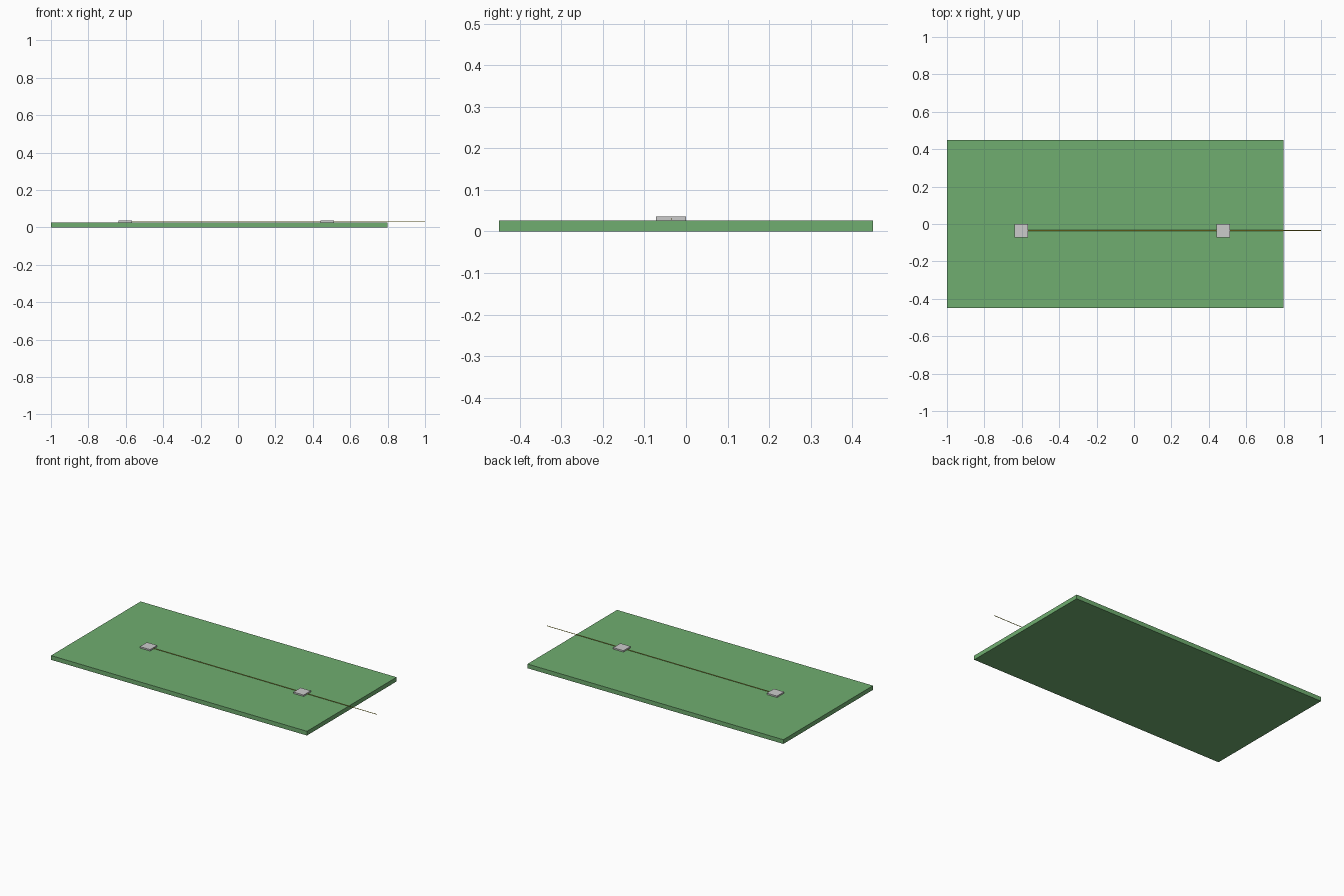
import bpy
from math import pi

if "Cube" in bpy.data.objects:
    bpy.data.objects.remove(bpy.data.objects["Cube"])


def material(name, color):
    m = bpy.data.materials.new(name)
    m.diffuse_color = color
    m.use_nodes = True
    m.node_tree.nodes["Principled BSDF"].inputs["Base Color"].default_value = m.diffuse_color
    return m


def box(name, lo, hi, mat=None):
    bpy.ops.mesh.primitive_cube_add(size=1, location=[(a + b) / 2 for a, b in zip(lo, hi)])
    ob = bpy.context.object
    ob.name = name
    ob.scale = [b - a for a, b in zip(lo, hi)]
    bpy.ops.object.transform_apply(location=False, rotation=False, scale=True)
    if mat:
        ob.data.materials.append(mat)
    return ob


green = material("green", (0.16, 0.42, 0.16, 1))
yellow = material("yellow", (0.6, 0.55, 0.05, 1))

TOP = 0.027

# Flat base board
box("board", (-1, -0.45, 0), (0.8, 0.45, TOP), green)

# Two small square blocks lying on the board
for name, x in (("left_block", -0.64), ("right_block", 0.44)):
    box(name, (x, -0.072, TOP), (x + 0.072, 0, TOP + 0.009))

# Thin straight wire through the blocks, overhanging the board edge
start, end = -0.604, 1.0
bpy.ops.mesh.primitive_cylinder_add(vertices=12, radius=0.0018, depth=end - start,
                                    location=((start + end) / 2, -0.035, TOP + 0.003),
                                    rotation=(0, pi / 2, 0))
wire = bpy.context.object
wire.name = "wire"
wire.data.materials.append(yellow)
bpy.ops.object.shade_smooth_by_angle()
